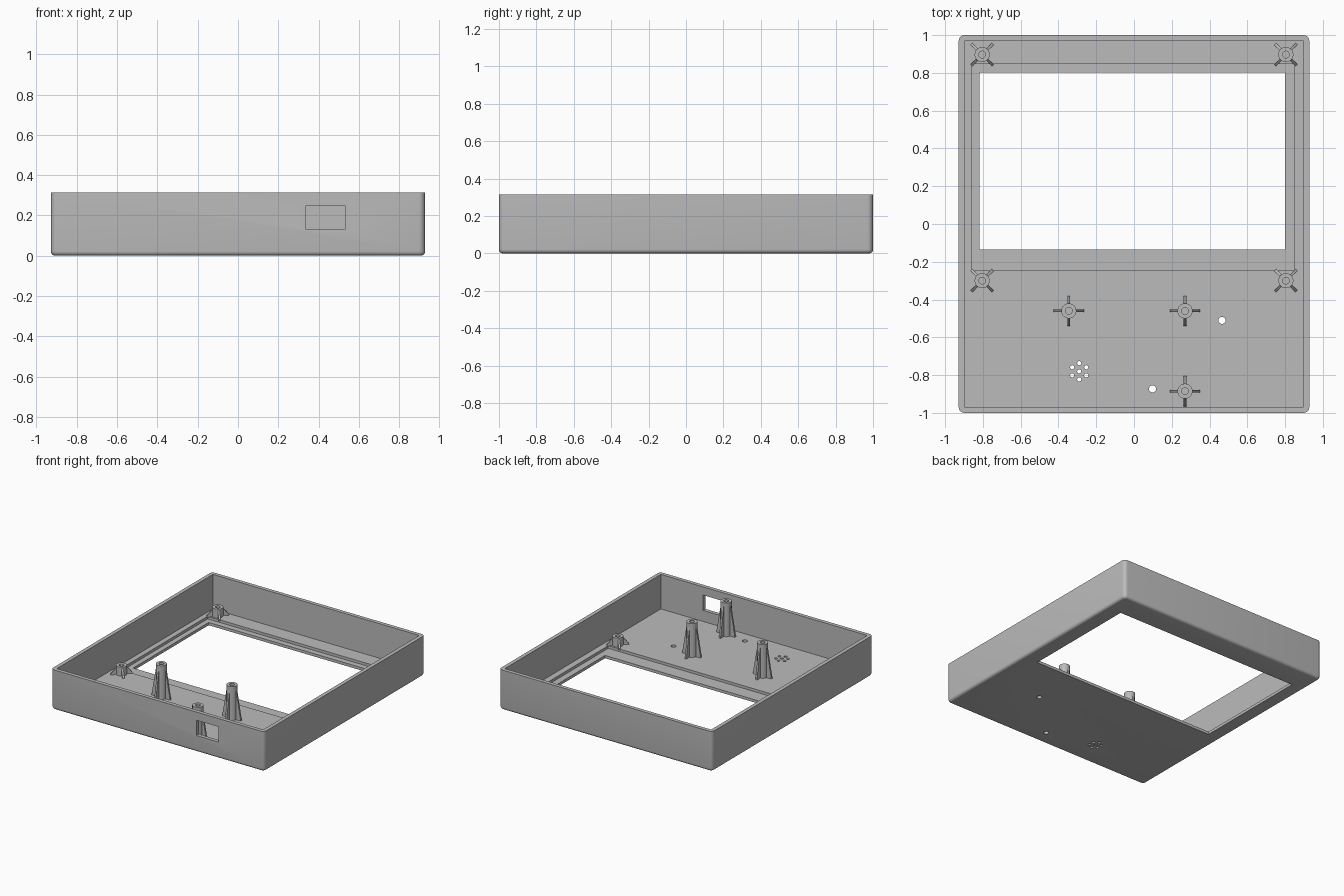
import bpy, bmesh, math
from mathutils import Matrix, Vector

cube = bpy.data.objects.get("Cube")
if cube:
    bpy.data.objects.remove(cube, do_unlink=True)

grey = bpy.data.materials.new("light grey plastic")
grey.use_nodes = True
GREY = (0.5, 0.5, 0.5, 1)
grey.diffuse_color = GREY
grey.node_tree.nodes["Principled BSDF"].inputs["Base Color"].default_value = GREY

HALF_X, HALF_Y, HEIGHT = 0.928, 1.0, 0.315
WALL, FLOOR, LEDGE = 0.03, 0.043, 0.022


def finish(name, bm):
    bmesh.ops.recalc_face_normals(bm, faces=bm.faces[:])
    mesh = bpy.data.meshes.new(name)
    bm.to_mesh(mesh)
    bm.free()
    mesh.materials.append(grey)
    obj = bpy.data.objects.new(name, mesh)
    bpy.context.collection.objects.link(obj)
    return obj


def add_box(bm, x, y, z):
    centre = [(a + b) / 2 for a, b in (x, y, z)]
    size = [b - a for a, b in (x, y, z)]
    bmesh.ops.create_cube(bm, size=1, matrix=Matrix.Translation(centre) @ Matrix.Diagonal((*size, 1)))


def add_drill(bm, x, y, radius):
    bmesh.ops.create_cone(bm, cap_ends=True, segments=16, radius1=radius, radius2=radius,
                          depth=0.3, matrix=Matrix.Translation((x, y, 0)))


def smooth(obj):
    bpy.ops.object.select_all(action='DESELECT')
    obj.select_set(True)
    bpy.context.view_layer.objects.active = obj
    bpy.ops.object.shade_smooth_by_angle(angle=math.radians(35))


def cut(target, name, fill):
    bm = bmesh.new()
    fill(bm)
    cutter = finish(name, bm)
    mod = target.modifiers.new(name, 'BOOLEAN')
    mod.operation, mod.solver, mod.object = 'DIFFERENCE', 'EXACT', cutter
    bpy.context.view_layer.objects.active = target
    bpy.ops.object.modifier_apply(modifier=mod.name)
    bpy.data.objects.remove(cutter, do_unlink=True)


# Outer shell: rounded upright corners and rounded bottom edge
bm = bmesh.new()
add_box(bm, (-HALF_X, HALF_X), (-HALF_Y, HALF_Y), (0, HEIGHT))
upright = [e for e in bm.edges if abs(e.verts[0].co.z - e.verts[1].co.z) > 0.1]
bmesh.ops.bevel(bm, geom=upright, offset=0.03, segments=6, profile=0.5, affect='EDGES')
bottom = [e for e in bm.edges if all(v.co.z < 0.001 for v in e.verts)]
bmesh.ops.bevel(bm, geom=bottom, offset=0.022, segments=5, profile=0.5, affect='EDGES')
case = finish("case_shell", bm)

# Cavity, screen recess, screen window and connector opening
cut(case, "cavity", lambda b: add_box(
    b, (WALL - HALF_X, HALF_X - WALL), (WALL - HALF_Y, HALF_Y - WALL), (FLOOR, 1)))
cut(case, "screen_recess", lambda b: add_box(b, (-0.858, 0.85), (-0.247, 0.848), (LEDGE, 0.2)))
cut(case, "screen_window", lambda b: add_box(b, (-0.818, 0.8), (-0.136, 0.803), (-0.1, 0.2)))
cut(case, "connector_opening", lambda b: add_box(b, (0.338, 0.53), (-1.1, -0.9), (0.13, 0.25)))


# Indicator holes and the ring of speaker holes
def floor_holes(b):
    for x, y in ((0.466, -0.51), (0.098, -0.873)):
        add_drill(b, x, y, 0.019)
    add_drill(b, -0.29, -0.78, 0.011)
    for i in range(6):
        a = math.radians(90 + 60 * i)
        add_drill(b, -0.29 + 0.043 * math.cos(a), -0.78 + 0.043 * math.sin(a), 0.011)


cut(case, "floor_holes", floor_holes)
smooth(case)


# Hollow screw post with four tapered ribs
def post(name, x, y, top, rib_top, turn):
    bm = bmesh.new()
    outer, inner, base = 0.04, 0.018, FLOOR - 0.004
    profile = [(outer, base), (outer, top), (inner, top), (inner, FLOOR + 0.002), (0, FLOOR + 0.002)]
    verts = [bm.verts.new((r, 0, z)) for r, z in profile]
    edges = [bm.edges.new(pair) for pair in zip(verts, verts[1:])]
    bmesh.ops.spin(bm, geom=verts + edges, axis=(0, 0, 1), cent=(0, 0, 0),
                   angle=math.tau, steps=24)
    bmesh.ops.remove_doubles(bm, verts=bm.verts[:], dist=0.0005)
    for i in range(4):
        spin = Matrix.Rotation(turn + i * math.pi / 2, 3, 'Z')
        outline = [(0.03, base), (0.08, base), (0.08, FLOOR + 0.005), (0.039, rib_top), (0.03, rib_top)]
        rib = bm.faces.new([bm.verts.new(spin @ Vector((r, -0.007, z))) for r, z in outline])
        side = bmesh.ops.extrude_face_region(bm, geom=[rib])["geom"]
        bmesh.ops.translate(bm, vec=spin @ Vector((0, 0.014, 0)),
                            verts=[v for v in side if isinstance(v, bmesh.types.BMVert)])
    obj = finish(name, bm)
    obj.location = (x, y, 0)
    smooth(obj)


for side, x in (("right", -0.804), ("left", 0.804)):
    for end, y in (("front", -0.3), ("back", 0.897)):
        post(f"screen_post_{end}_{side}", x, y, 0.113, 0.1, math.pi / 4)

for label, x, y in (("right", -0.345, -0.46), ("left", 0.27, -0.46), ("front", 0.27, -0.885)):
    post(f"board_post_{label}", x, y, 0.308, 0.285, 0)
